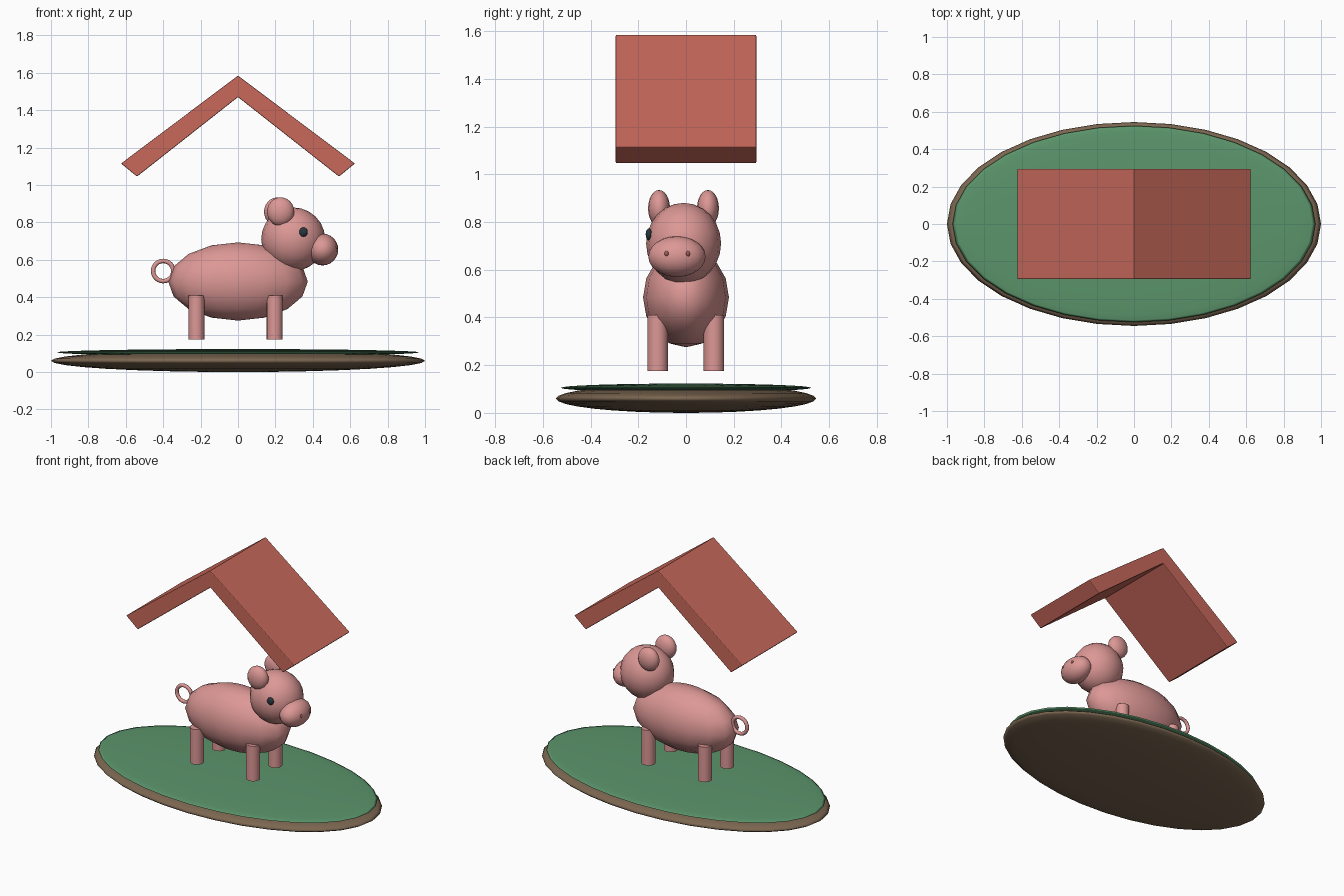
import bpy, math

if "Cube" in bpy.data.objects:
    bpy.data.objects.remove(bpy.data.objects["Cube"])


def material(name, rgb):
    m = bpy.data.materials.new(name)
    m.diffuse_color = (*[c ** 2.2 for c in rgb], 1)
    m.use_nodes = True
    m.node_tree.nodes["Principled BSDF"].inputs["Base Color"].default_value = m.diffuse_color
    return m


PINK = material("pink", (0.86, 0.59, 0.58))
DARK_PINK = material("dark_pink", (0.62, 0.36, 0.33))
RED = material("roof_red", (0.78, 0.41, 0.36))
GREEN = material("grass_green", (0.36, 0.58, 0.42))
BROWN = material("soil_brown", (0.48, 0.40, 0.32))
BLACK = material("eye_dark", (0.17, 0.22, 0.25))


def finish(name, mat, angle=180):
    ob = bpy.context.object
    ob.name = name
    ob.data.materials.append(mat)
    bpy.ops.object.transform_apply(location=False, rotation=True, scale=True)
    bpy.ops.object.shade_smooth_by_angle(angle=math.radians(angle))
    return ob


def ellipsoid(name, loc, radii, mat, segs=16, rings=8):
    bpy.ops.mesh.primitive_uv_sphere_add(segments=segs, ring_count=rings, radius=1, location=loc)
    bpy.context.object.scale = radii
    return finish(name, mat)


# Island: soil disc with a grass cap
ellipsoid("soil", (0, 0, 0.06), (1, 0.545, 0.06), BROWN, 32, 16)
ellipsoid("grass", (0, 0, 0.105), (0.97, 0.525, 0.018), GREEN, 32, 16)

# Body and head
ellipsoid("body", (0, 0, 0.484), (0.373, 0.18, 0.209), PINK)
ellipsoid("head", (0.295, -0.01, 0.71), (0.171, 0.157, 0.17), PINK, 16, 12)
ellipsoid("snout", (0.452, -0.038, 0.655), (0.084, 0.12, 0.085), PINK, 16, 12)
for name, y in (("left_nostril", -0.081), ("right_nostril", 0.008)):
    ellipsoid(name, (0.526, y, 0.667), (0.008, 0.009, 0.012), DARK_PINK, 12, 8)

# Ears, and the single eye on the front side
ellipsoid("front_ear", (0.228, -0.113, 0.857), (0.073, 0.046, 0.077), PINK, 16, 12)
ellipsoid("back_ear", (0.212, 0.092, 0.857), (0.073, 0.046, 0.077), PINK, 16, 12)
ellipsoid("eye", (0.35, -0.155, 0.748), (0.023, 0.014, 0.025), BLACK, 16, 8)

# Legs
for side, y in (("front", -0.119), ("back", 0.117)):
    for end, x in (("tail", -0.222), ("head", 0.196)):
        bpy.ops.mesh.primitive_cylinder_add(vertices=16, radius=0.043, depth=0.235,
                                            location=(x, y, 0.2925))
        finish(f"{side}_{end}_leg", PINK, 40)

# Ring tail
bpy.ops.mesh.primitive_torus_add(major_radius=0.054, minor_radius=0.012, major_segments=24,
                                 minor_segments=8, location=(-0.4, 0, 0.54),
                                 rotation=(math.pi / 2, 0, 0))
finish("tail", PINK)

# Gabled roof: chevron profile extruded along y
right = [(0.54, 1.045), (0.625, 1.115)]
profile = [(0, 1.47)] + right + [(0, 1.585)] + [(-x, z) for x, z in reversed(right)]
n = len(profile)
verts = [(x, y, z) for y in (-0.295, 0.295) for x, z in profile]
faces = [(i + n, (i + 1) % n + n, (i + 1) % n, i) for i in range(n)]
for a, b, c, d in ((0, 1, 2, 3), (0, 3, 4, 5)):
    faces += [(a, b, c, d), (d + n, c + n, b + n, a + n)]
mesh = bpy.data.meshes.new("roof")
mesh.from_pydata(verts, [], faces)
mesh.materials.append(RED)
roof = bpy.data.objects.new("roof", mesh)
bpy.context.collection.objects.link(roof)
bevel = roof.modifiers.new("soft_edges", "BEVEL")
bevel.width = 0.005
bevel.segments = 2
